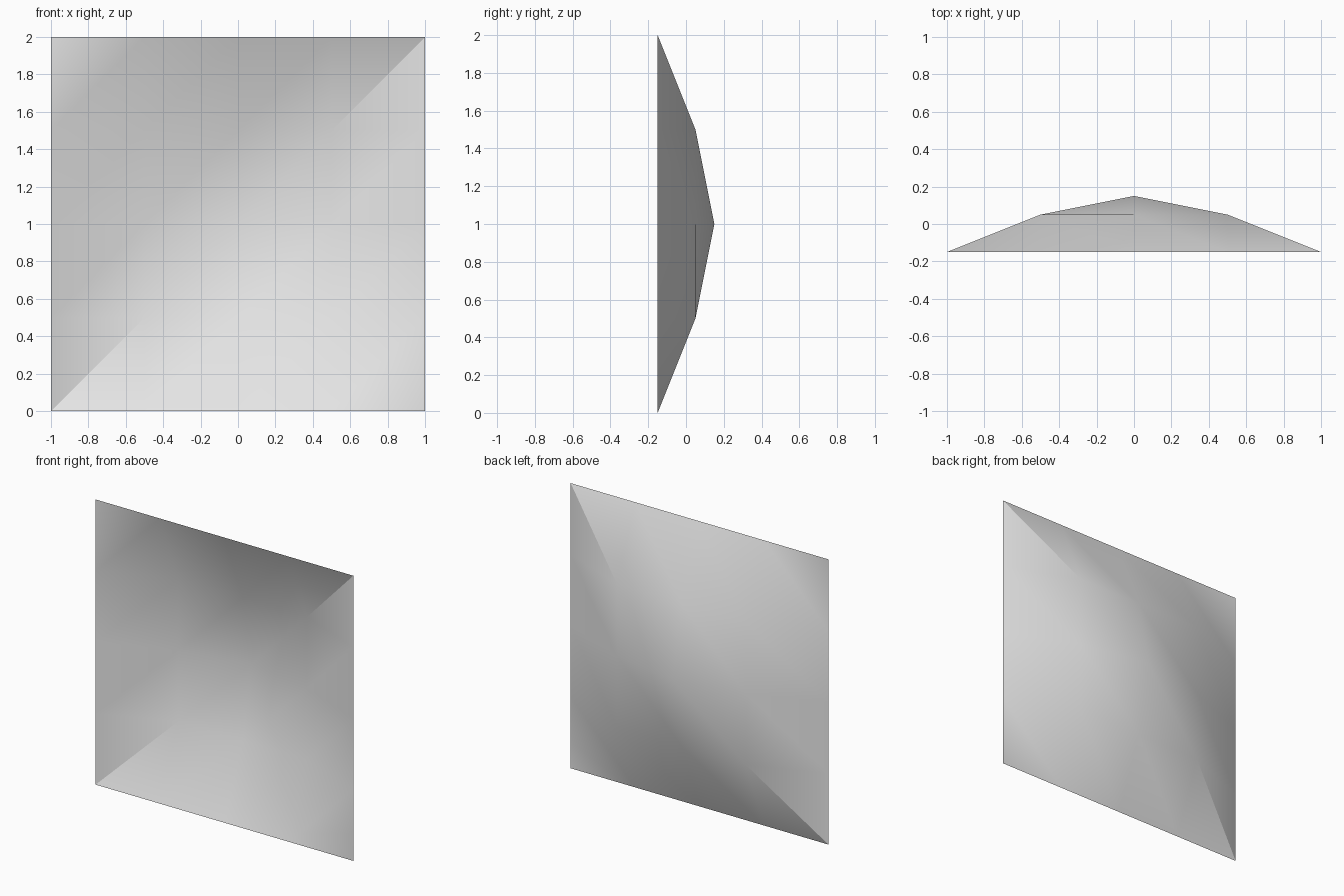
import bpy, bmesh

if "Cube" in bpy.data.objects:
    bpy.data.objects.remove(bpy.data.objects["Cube"])

# Single neutral colour
grey = bpy.data.materials.new("light_grey")
grey.diffuse_color = (0.8, 0.8, 0.8, 1.0)
grey.use_nodes = True
grey.node_tree.nodes["Principled BSDF"].inputs["Base Color"].default_value = grey.diffuse_color

# Depth of each square ring: centre, middle ring, rim
DEPTH = (0.15, 0.05, -0.15)

# Shallow dished panel: 5 x 5 grid pushed back ring by ring
bm = bmesh.new()
grid = [[bm.verts.new((i * 0.5, DEPTH[max(abs(i), abs(k))], 1 + k * 0.5))
         for k in range(-2, 3)] for i in range(-2, 3)]

# Every cell is split along the same rising diagonal
for i in range(4):
    for k in range(4):
        a, b = grid[i][k], grid[i + 1][k]
        c, d = grid[i + 1][k + 1], grid[i][k + 1]
        bm.faces.new((a, b, c))
        bm.faces.new((a, c, d))

mesh = bpy.data.meshes.new("dished_panel")
bm.to_mesh(mesh)
bm.free()
mesh.materials.append(grey)

panel = bpy.data.objects.new("dished_panel", mesh)
bpy.context.collection.objects.link(panel)

# Smooth shading with the two steep diagonal creases kept sharp
bpy.context.view_layer.objects.active = panel
panel.select_set(True)
bpy.ops.object.shade_smooth_by_angle(angle=0.5236)
